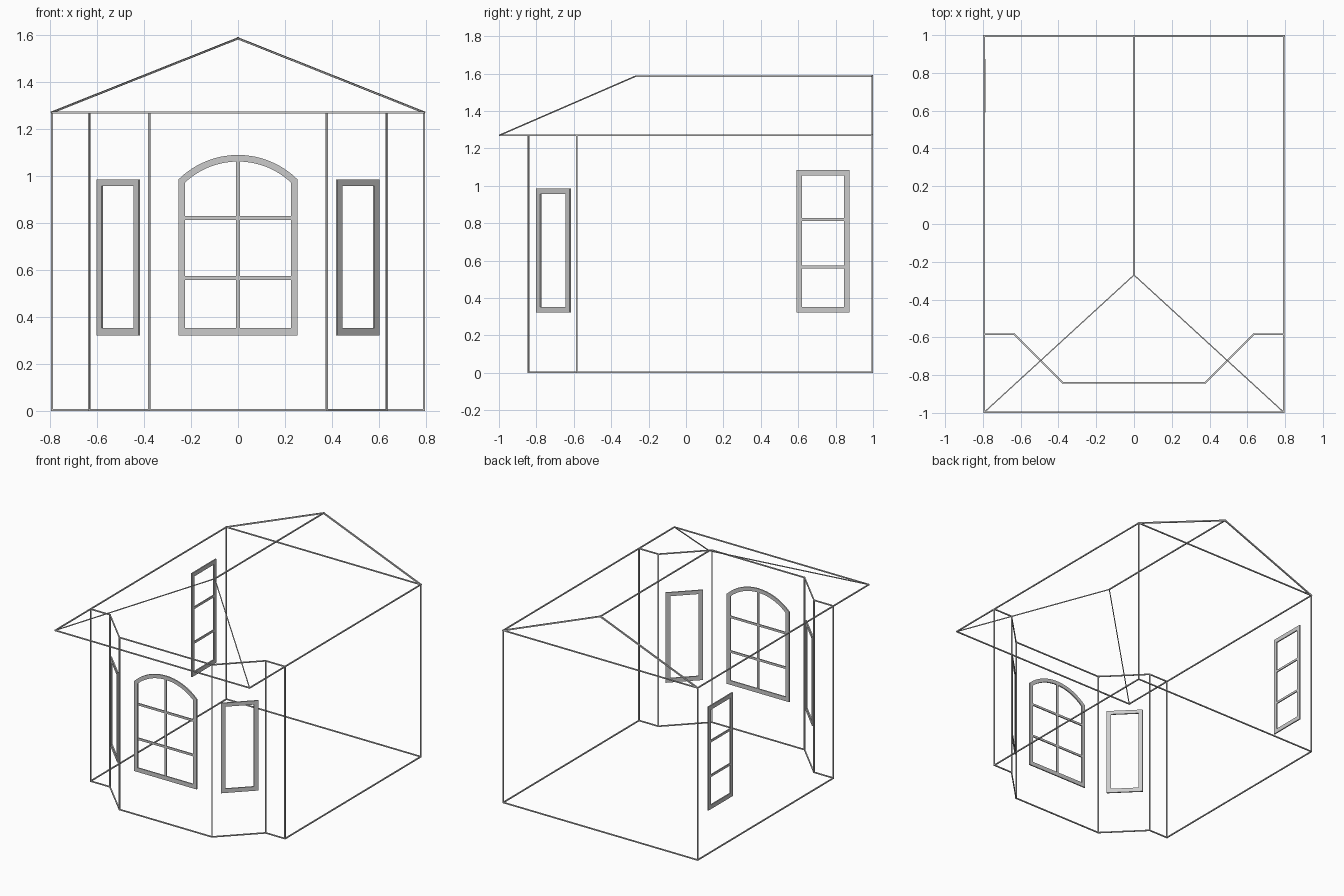
import bpy, bmesh, math
from mathutils import Vector, Matrix

cube = bpy.data.objects.get("Cube")
if cube:
    bpy.data.objects.remove(cube, do_unlink=True)

grey = bpy.data.materials.new("light_grey")
grey.use_nodes = True
COLOR = (0.6, 0.6, 0.6, 1)
grey.diffuse_color = COLOR
grey.node_tree.nodes["Principled BSDF"].inputs["Base Color"].default_value = COLOR

T = 0.008          # strut thickness
DEPTH = 0.009      # window frame depth
EAVE = 1.271       # wall top
RIDGE = 1.586


def finish(name, bm):
    bmesh.ops.recalc_face_normals(bm, faces=bm.faces)
    mesh = bpy.data.meshes.new(name)
    bm.to_mesh(mesh)
    bm.free()
    mesh.materials.append(grey)
    obj = bpy.data.objects.new(name, mesh)
    bpy.context.collection.objects.link(obj)
    return obj


def struts(name, pairs, w=T, roll=0):
    """Square struts, overlapping their neighbours at the ends."""
    bm = bmesh.new()
    for a, b in pairs:
        a, b = Vector(a), Vector(b)
        d = b - a
        m = (Matrix.Translation((a + b) / 2) @ d.to_track_quat('Z', 'Y').to_matrix().to_4x4()
             @ Matrix.Rotation(math.radians(roll), 4, 'Z')
             @ Matrix.Diagonal((w, w, d.length + w, 1)))
        bmesh.ops.create_cube(bm, size=1, matrix=m)
    return finish(name, bm)


def loop_edges(points):
    return list(zip(points, points[1:] + points[:1]))


# Wall outline with the angled bay at the front
half = [(0.377, -0.841), (0.634, -0.584), (0.792, -0.584), (0.792, 0.996)]
plan = half + [(-x, y) for x, y in reversed(half)]


def ring(z):
    return [(x, y, z) for x, y in plan]


struts("wall_base", loop_edges(ring(T / 2)))
struts("wall_top", loop_edges(ring(EAVE)))
posts = list(zip(ring(T / 2), ring(EAVE)))
struts("wall_corners", posts[2:-2])

# Bay posts turned to face halfway between the two walls
struts("bay_posts_left", posts[:2], T, 22.5)
struts("bay_posts_right", posts[-2:], T, -22.5)

# Roof: eaves, ridge, back gable and front hips
front_l, front_r = (0.792, -0.996, EAVE), (-0.792, -0.996, EAVE)
back_l, back_r = (0.792, 0.996, EAVE), (-0.792, 0.996, EAVE)
peak_front, peak_back = (0, -0.27, RIDGE), (0, 0.996, RIDGE)
struts("roof_eaves", [(front_l, front_r), (front_l, back_l), (front_r, back_r)])
struts("roof_ridge", [(peak_front, peak_back)])
struts("roof_gable", [(back_l, peak_back), (back_r, peak_back)], 0.0095)
struts("roof_hips", [(front_l, peak_front), (front_r, peak_front)], 0.006)


def outline(w, bottom, spring, top, steps=16):
    """Window outline in width and height, with an arched head if top > spring."""
    pts = [(-w, bottom), (w, bottom)]
    rise = top - spring
    if rise < 0.001:
        return pts + [(w, top), (-w, top)]
    r = (w * w + rise * rise) / (2 * rise)
    reach = math.asin(w / r)
    for i in range(steps + 1):
        t = reach * (1 - 2 * i / steps)
        pts.append((r * math.sin(t), top - r + r * math.cos(t)))
    return pts


def window(name, outer, inner, place, turn, glazing=()):
    bm = bmesh.new()
    h = DEPTH / 2
    rings = [[bm.verts.new((u, y, z)) for u, z in pts]
             for pts, y in ((outer, -h), (inner, -h), (inner, h), (outer, h))]
    n = len(outer)
    for k in range(4):
        p, q = rings[k], rings[(k + 1) % 4]
        for i in range(n):
            j = (i + 1) % n
            bm.faces.new((p[i], p[j], q[j], q[i]))
    # glazing bars: centre, then size in width and height
    for u, z, wide, tall in glazing:
        bmesh.ops.create_cube(bm, size=1, matrix=Matrix.Translation((u, 0, z))
                              @ Matrix.Diagonal((wide, DEPTH * 0.9, tall, 1)))
    bm.transform(Matrix.Translation((*place, 0)) @ Matrix.Rotation(math.radians(turn), 4, 'Z'))
    return finish(name, bm)


BOTTOM, IN, RAILS, BAR = 0.322, 0.353, (0.821, 0.566), 0.016

# Arched front window
window("front_window", outline(0.254, BOTTOM, 0.985, 1.09),
       outline(0.225, IN, 0.973, 1.062), (0, -0.841), 0,
       [(0, 0.71, BAR, 0.712)] + [(0, z, 0.454, BAR) for z in RAILS])

# Angled bay windows
for side, s in (("left", 1), ("right", -1)):
    window("bay_window_" + side, outline(0.127, BOTTOM, 0.985, 0.985),
           outline(0.096, IN, 0.957, 0.957), (s * 0.5095, -0.7085), s * 45)

# Side window
window("side_window", outline(0.141, BOTTOM, 1.085, 1.085),
       outline(0.112, IN, 1.054, 1.054), (-0.7915, 0.732), 90,
       [(0, z, 0.228, BAR) for z in RAILS])
